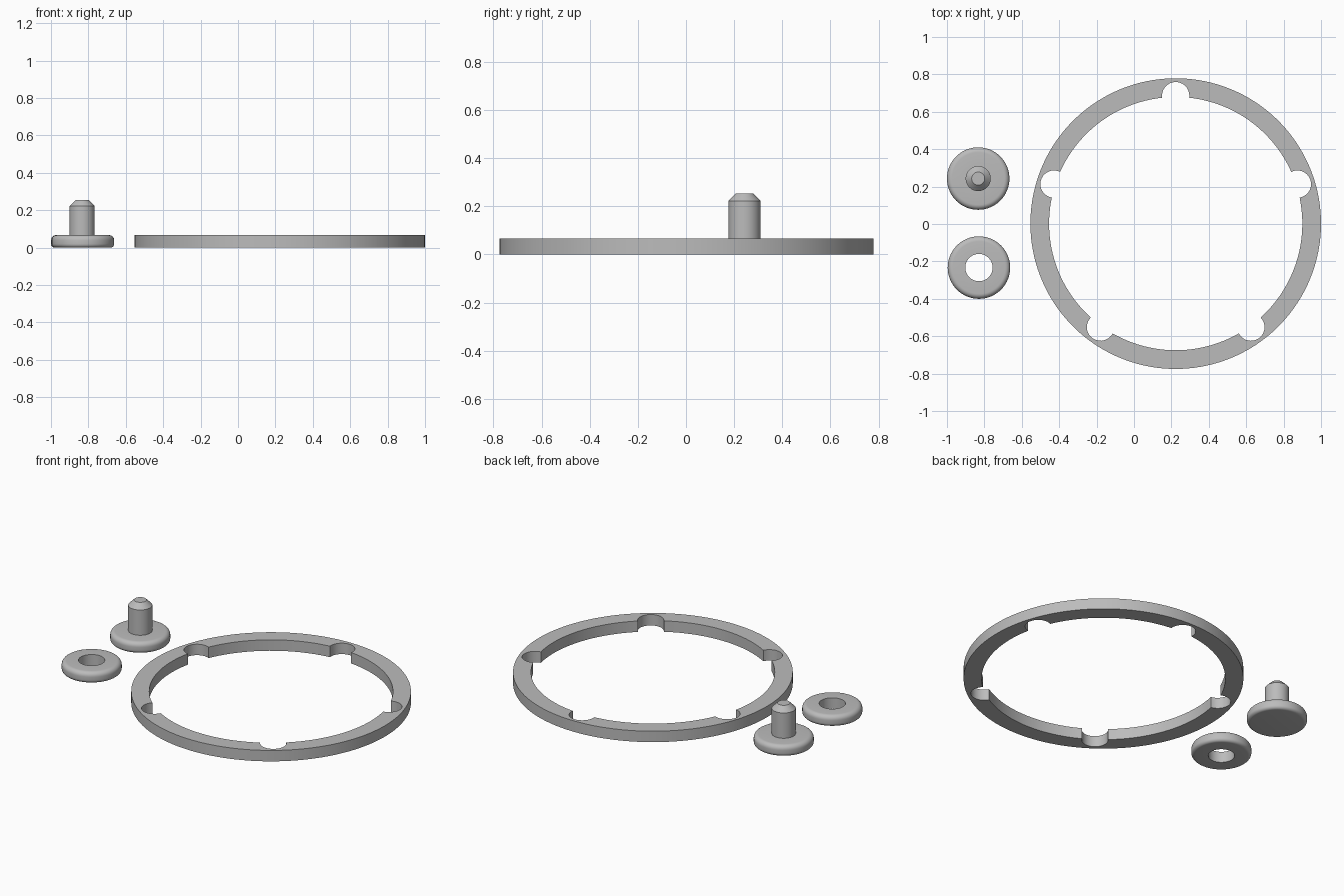
import bpy, bmesh, math

if "Cube" in bpy.data.objects:
    bpy.data.objects.remove(bpy.data.objects["Cube"])

grey = bpy.data.materials.new("plain grey")
grey.diffuse_color = (0.5, 0.5, 0.5, 1)
grey.use_nodes = True
grey.node_tree.nodes["Principled BSDF"].inputs["Base Color"].default_value = grey.diffuse_color
THICK = 0.067


def finish(name, bm, location):
    bmesh.ops.remove_doubles(bm, verts=bm.verts, dist=1e-5)
    bmesh.ops.recalc_face_normals(bm, faces=bm.faces)
    mesh = bpy.data.meshes.new(name)
    bm.to_mesh(mesh)
    bm.free()
    mesh.materials.append(grey)
    ob = bpy.data.objects.new(name, mesh)
    ob.location = location
    bpy.context.collection.objects.link(ob)
    bpy.ops.object.select_all(action='DESELECT')
    bpy.context.view_layer.objects.active = ob
    ob.select_set(True)
    bpy.ops.object.shade_smooth_by_angle(angle=math.radians(30))
    return ob


def lathe(name, profile, location, closed=False, steps=64):
    """Spin an (r, z) profile around the z axis."""
    bm = bmesh.new()
    vs = [bm.verts.new((r, 0, z)) for r, z in profile]
    edges = [bm.edges.new(p) for p in zip(vs, vs[1:])]
    if closed:
        edges.append(bm.edges.new((vs[-1], vs[0])))
    bmesh.ops.spin(bm, geom=vs + edges, cent=(0, 0, 0), axis=(0, 0, 1),
                   angle=math.tau, steps=steps, use_duplicate=False)
    return finish(name, bm, location)


def rounded_rim(radius, bottom, top, n=6):
    """Disc edge from the underside up to the top face."""
    pts = []
    for f, z, start in ((bottom, bottom, -90), (top, THICK - top, 0)):
        for i in range(n + 1):
            a = math.radians(start + 90 * i / n)
            pts.append((radius - f + f * math.cos(a), z + f * math.sin(a)))
    return pts


# Ring with five round notches in its inner wall
OUTER, INNER, NOTCH, NOTCH_AT = 0.777, 0.677, 0.073, 0.684
t = math.acos((INNER**2 - NOTCH_AT**2 - NOTCH**2) / (2 * NOTCH_AT * NOTCH))
half = math.atan2(NOTCH * math.sin(t), NOTCH_AT + NOTCH * math.cos(t))
pairs = []  # (outer angle, inner x, inner y)
for k in range(5):
    mid = math.radians(90 + 72 * k)
    cx, cy = NOTCH_AT * math.cos(mid), NOTCH_AT * math.sin(mid)
    for i in range(20):
        s = -1 + i / 10
        a = mid + s * t
        pairs.append((mid + s * half, cx + NOTCH * math.cos(a), cy + NOTCH * math.sin(a)))
    span = math.tau / 5 - 2 * half
    for i in range(24):
        a = mid + half + span * i / 24
        pairs.append((a, INNER * math.cos(a), INNER * math.sin(a)))
bm = bmesh.new()
loops = []
for a, x, y in pairs:
    ox, oy = OUTER * math.cos(a), OUTER * math.sin(a)
    loops.append([bm.verts.new(c) for c in
                  ((ox, oy, 0), (ox, oy, THICK), (x, y, THICK), (x, y, 0))])
for a, b in zip(loops, loops[1:] + loops[:1]):
    for j in range(4):
        bm.faces.new((a[j], b[j], b[(j + 1) % 4], a[(j + 1) % 4]))
finish("notched_ring", bm, (0.223, 0.002, 0))

# Headed pin with a chamfered tip
rim = rounded_rim(0.167, 0.02, 0.027)
lathe("headed_pin", [(0, 0)] + rim + [(0.067, THICK), (0.067, 0.222),
      (0.035, 0.254), (0, 0.254)], (-0.833, 0.243, 0))

# Washer with a straight bore
lathe("washer", [(0.073, 0)] + rim + [(0.073, THICK)], (-0.829, -0.233, 0), closed=True)
